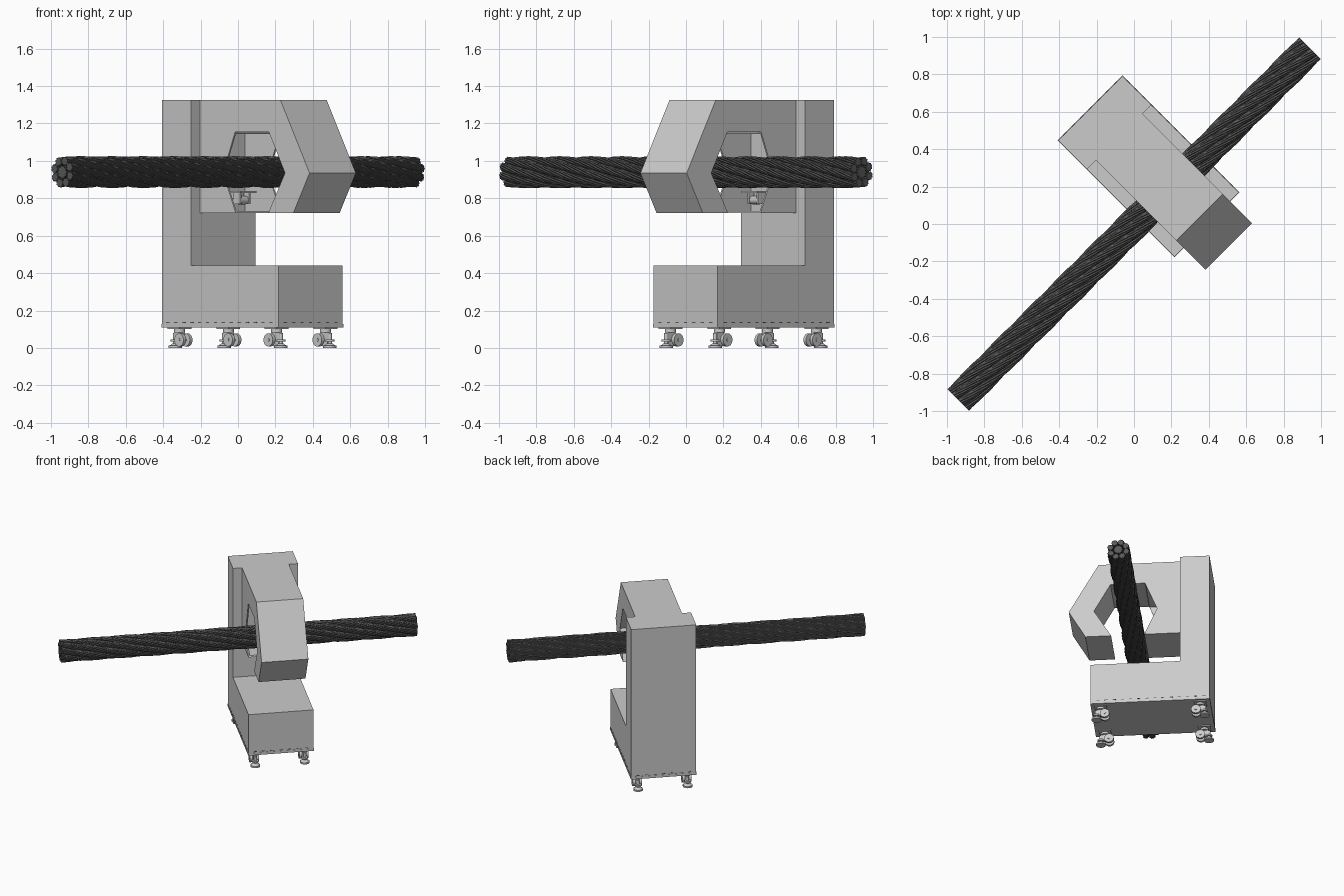
import bpy, bmesh
from math import sin, cos, pi, radians
from mathutils import Matrix, Vector

if "Cube" in bpy.data.objects:
    bpy.data.objects.remove(bpy.data.objects["Cube"])

# Local axes: X = arm direction, Y = rope direction; whole model turned 45 degrees
TURN = Matrix.Rotation(radians(-45), 4, 'Z')

dark = bpy.data.materials.new("dark_steel")
dark.diffuse_color = (0.1, 0.1, 0.1, 1)
dark.use_nodes = True
dark.node_tree.nodes["Principled BSDF"].inputs["Base Color"].default_value = dark.diffuse_color


def finish(name, bm, mat=None, smooth=False):
    bmesh.ops.recalc_face_normals(bm, faces=bm.faces)
    me = bpy.data.meshes.new(name)
    bm.to_mesh(me)
    bm.free()
    ob = bpy.data.objects.new(name, me)
    bpy.context.collection.objects.link(ob)
    ob.matrix_world = TURN
    if mat:
        me.materials.append(mat)
    if smooth:
        bpy.ops.object.select_all(action='DESELECT')
        ob.select_set(True)
        bpy.context.view_layer.objects.active = ob
        bpy.ops.object.shade_smooth_by_angle(angle=radians(40))
    return ob


def prism(name, pts, y0, y1):
    """Extrude an XZ outline along Y."""
    bm = bmesh.new()
    f = bm.faces.new([bm.verts.new((x, y0, z)) for x, z in pts])
    r = bmesh.ops.extrude_face_region(bm, geom=[f])
    bmesh.ops.translate(bm, vec=(0, y1 - y0, 0),
                        verts=[v for v in r['geom'] if isinstance(v, bmesh.types.BMVert)])
    return finish(name, bm)


def add_box(bm, x0, x1, y0, y1, z0, z1):
    m = Matrix.Translation(((x0 + x1) / 2, (y0 + y1) / 2, (z0 + z1) / 2))
    bmesh.ops.create_cube(bm, size=1, matrix=m @ Matrix.Diagonal((x1 - x0, y1 - y0, z1 - z0, 1)))


def add_cyl(bm, centre, axis, r, h, n=20, r2=None):
    q = Vector((0, 0, 1)).rotation_difference(Vector(axis)).to_matrix().to_4x4()
    bmesh.ops.create_cone(bm, cap_ends=True, segments=n, radius1=r, radius2=r if r2 is None else r2,
                          depth=h, matrix=Matrix.Translation(centre) @ q)


# Column and base cabinets
bm = bmesh.new()
add_box(bm, -.603, -.384, .03, .516, .128, 1.325)
finish("column", bm)
bm = bmesh.new()
add_box(bm, -.384, .276, .03, .516, .128, .44)
finish("base_cabinet", bm)
bm = bmesh.new()
add_box(bm, -.605, .278, .028, .518, .108, .128)
finish("bottom_plate", bm)

# Row of small vent slots just above the bottom plate
bm = bmesh.new()
for i in range(14):
    x = -.56 + i * .06
    for y in (.03, .516):
        add_box(bm, x - .012, x + .012, y - .001, y + .001, .134, .139)
for i in range(7):
    y = .08 + i * .064
    for x in (-.603, .276):
        add_box(bm, x - .001, x + .001, y - .012, y + .012, .134, .139)
finish("vent_slots", bm, dark)

# C-shaped measuring head, open at the bottom
head = prism("scanner_head", [
    (-.384, 1.325), (.223, 1.325), (.443, .935), (.32, .72), (.13, .72), (.257, .935),
    (.135, 1.155), (-.12, 1.155), (-.21, .935), (-.115, .72), (-.384, .72)], .098, .448)
# Hollow on the column side of the opening
bm = bmesh.new()
add_box(bm, -.395, -.1, .108, .438, .732, 1.145)
cutter = finish("head_pocket_cutter", bm)
cutter.hide_render = True
cutter.hide_viewport = True
mod = head.modifiers.new("pocket", 'BOOLEAN')
mod.object = cutter
mod.solver = 'EXACT'

# Guide roller bracket inside the head
bm = bmesh.new()
add_box(bm, -.30, -.20, .22, .34, .828, .838)
for y in (.245, .315):
    add_box(bm, -.275, -.225, y - .006, y + .006, .77, .828)
add_box(bm, -.383, -.25, .265, .295, .80, .828)
add_cyl(bm, (-.25, .28, .79), (0, 1, 0), .022, .056)
finish("guide_bracket", bm, smooth=True)

# Levelling casters: mount plate, fork, twin wheel and foot
for i, (x, s) in enumerate(((-.53, 1), (.205, -1))):
    for j, y in enumerate((.087, .457)):
        bm = bmesh.new()
        add_box(bm, x - .045, x + .045, y - .045, y + .045, .1, .108)
        add_cyl(bm, (x, y, .092), (0, 0, 1), .03, .018)
        add_box(bm, x - .025, x + .03, y - .012, y + .012, .035, .086)
        for d in (-.024, .024):
            add_cyl(bm, (x + s * .03, y + d, .043), (0, 1, 0), .035, .02, 24)
        add_cyl(bm, (x + s * .03, y, .043), (0, 1, 0), .01, .074, 12)
        fx = x - s * .032
        add_cyl(bm, (fx, y, .006), (0, 0, 1), .036, .012, 24)
        add_cyl(bm, (fx, y, .018), (0, 0, 1), .03, .012, 24, .014)
        add_cyl(bm, (fx, y, .05), (0, 0, 1), .011, .06, 12)
        add_cyl(bm, (fx, y, .04), (0, 0, 1), .024, .012, 16)
        finish(f"caster_{i}{j}", bm, smooth=True)

# Wire rope: eight strands of nine wires twisted round a core
HALF, ZC, STRANDS, WIRES, SEG, SIDES = 1.33, .94, 8, 9, 90, 5


def sweep(bm, path, r, sides):
    rings = []
    for p in path:
        rings.append([bm.verts.new((p.x + r * cos(2 * pi * k / sides), p.y,
                                    p.z + r * sin(2 * pi * k / sides))) for k in range(sides)])
    for a, b in zip(rings, rings[1:]):
        for k in range(sides):
            n = (k + 1) % sides
            bm.faces.new((a[k], a[n], b[n], b[k]))
    bm.faces.new(rings[0])
    bm.faces.new(rings[-1])


def strand(name, radius, phase, wires, wire_ring, wire_r):
    bm = bmesh.new()
    ys = [-HALF + 2 * HALF * t / SEG for t in range(SEG + 1)]

    def centre(y):
        a = phase - 2 * pi * y / 1.9
        return Vector((radius * cos(a), y, ZC + radius * sin(a)))
    sweep(bm, [centre(y) for y in ys], wire_ring, 8)
    for w in range(wires):
        path = []
        for y in ys:
            b = 2 * pi * w / wires - 2 * pi * y / .7
            path.append(centre(y) + Vector((wire_ring * cos(b), 0, wire_ring * sin(b))))
        sweep(bm, path, wire_r, SIDES)
    finish(name, bm, dark, smooth=True)


strand("rope_core", 0, 0, 10, .027, .009)
for s in range(STRANDS):
    strand(f"rope_strand_{s}", .061, 2 * pi * s / STRANDS, WIRES, .018, .0068)
